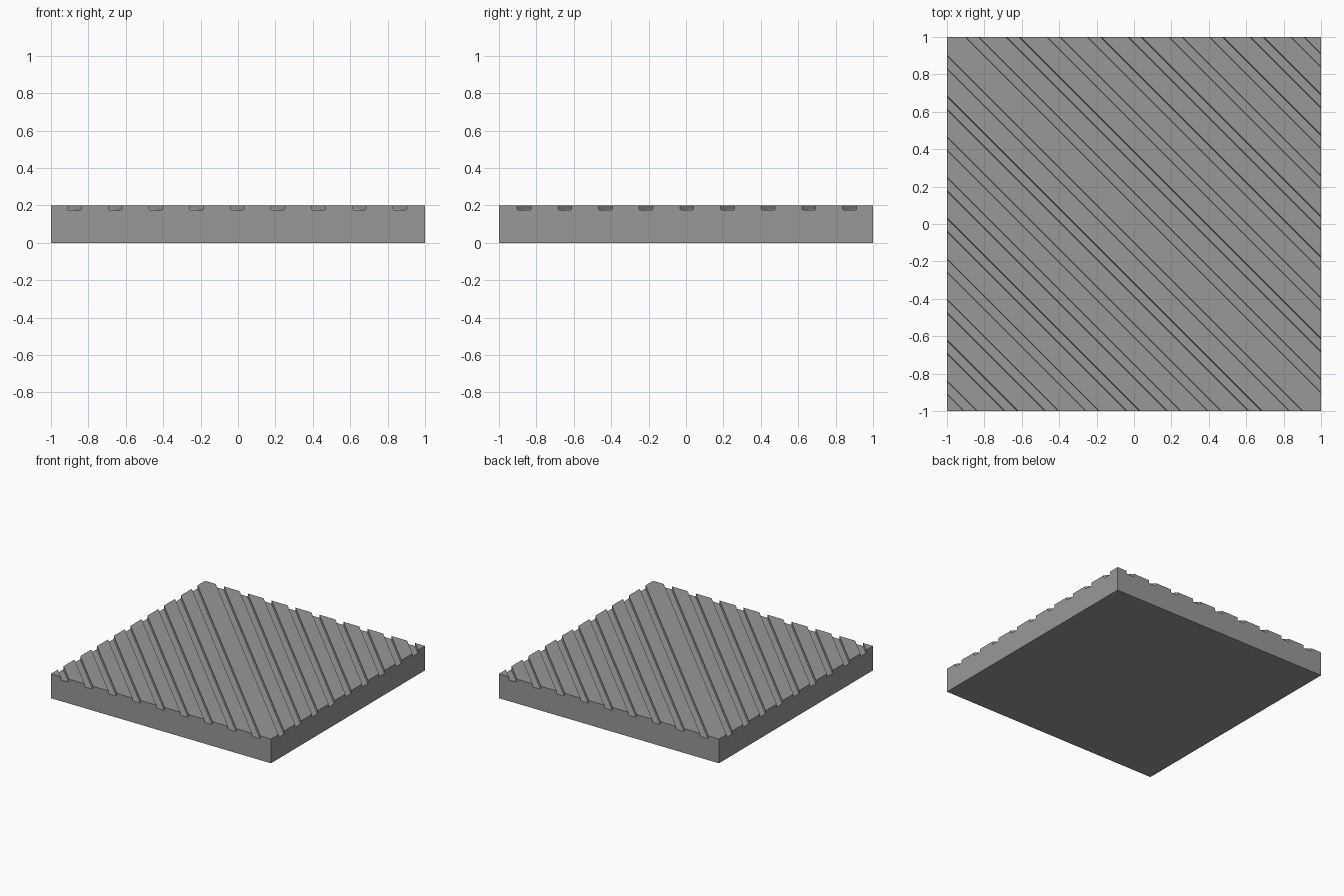
import bpy, bmesh

if "Cube" in bpy.data.objects:
    bpy.data.objects.remove(bpy.data.objects["Cube"])

SIZE, HEIGHT, FLOOR = 1.0, 0.2, 0.175
PITCH, FIRST = 0.2175, 0.134


def make_object(name, bm):
    bmesh.ops.recalc_face_normals(bm, faces=bm.faces)
    mesh = bpy.data.meshes.new(name)
    bm.to_mesh(mesh)
    bm.free()
    ob = bpy.data.objects.new(name, mesh)
    bpy.context.collection.objects.link(ob)
    return ob


# square slab in dark grey
bm = bmesh.new()
bmesh.ops.create_cube(bm, size=1)
for v in bm.verts:
    v.co = (v.co.x * 2 * SIZE, v.co.y * 2 * SIZE, (v.co.z + 0.5) * HEIGHT)
slab = make_object("grooved_slab", bm)
grey = bpy.data.materials.new("dark_grey")
grey.diffuse_color = (0.315, 0.315, 0.315, 1)
grey.use_nodes = True
grey.node_tree.nodes["Principled BSDF"].inputs["Base Color"].default_value = grey.diffuse_color
slab.data.materials.append(grey)


def add_groove(bm, c):
    """Diagonal bar along x + y = c, slightly narrower at the groove floor."""
    profile = [(-0.033, FLOOR), (0.033, FLOOR), (0.037, FLOOR + 0.006),
               (0.037, HEIGHT + 0.1), (-0.037, HEIGHT + 0.1), (-0.037, FLOOR + 0.006)]
    ends = [[bm.verts.new(((c + d) / 2 + t, (c + d) / 2 - t, z)) for d, z in profile]
            for t in (-1.5, 1.5)]
    bm.faces.new(ends[0])
    bm.faces.new(ends[1])
    n = len(profile)
    for i in range(n):
        j = (i + 1) % n
        bm.faces.new((ends[0][i], ends[0][j], ends[1][j], ends[1][i]))


# diagonal groove cutters, mirrored about the slab diagonal
bm = bmesh.new()
for i in range(9):
    for side in (-1, 1):
        add_groove(bm, side * (FIRST + i * PITCH))
cutter = make_object("groove_cutter", bm)
cutter.data.materials.append(grey)
cutter.hide_render = True

# cut the grooves and drop the helper
mod = slab.modifiers.new("grooves", 'BOOLEAN')
mod.operation = 'DIFFERENCE'
mod.solver = 'EXACT'
mod.object = cutter
bpy.context.view_layer.objects.active = slab
slab.select_set(True)
bpy.ops.object.modifier_apply(modifier=mod.name)
bpy.data.objects.remove(cutter)
